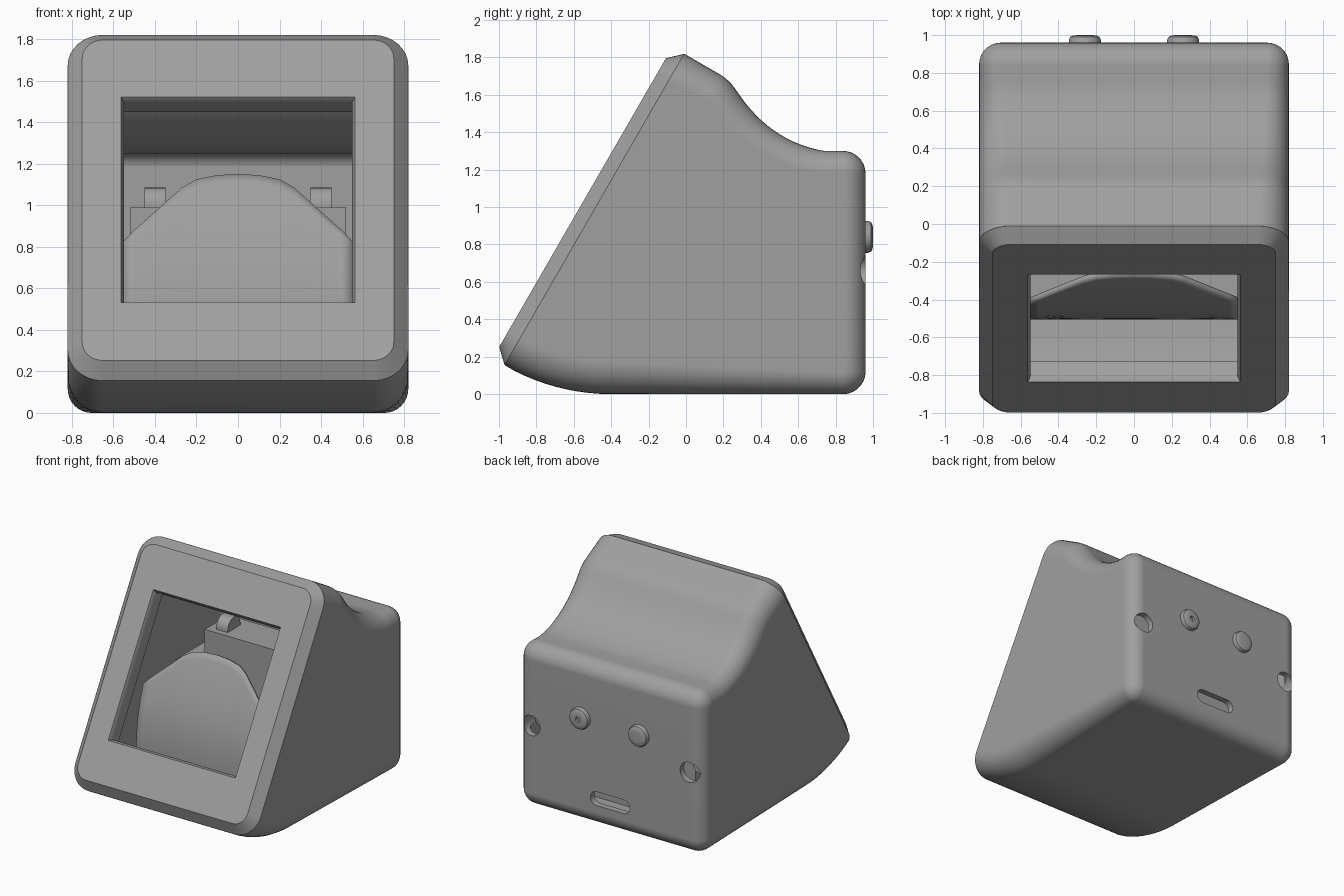
import bpy, bmesh, math
from mathutils import Vector
from mathutils.geometry import interpolate_bezier

if "Cube" in bpy.data.objects:
    bpy.data.objects.remove(bpy.data.objects["Cube"])

grey = bpy.data.materials.new("mid_grey")
grey.diffuse_color = (0.35, 0.35, 0.35, 1)
grey.use_nodes = True
grey.node_tree.nodes["Principled BSDF"].inputs["Base Color"].default_value = grey.diffuse_color

W = 0.82                                    # half width
U = Vector((0, 0.5, 0.866))                 # up along the slanted front
N = Vector((0, -0.866, 0.5))                # outward from the slanted front
ORIGIN = Vector((0, -0.97, 0.155))          # bottom of the slanted joint
LENGTH = 1.922


def finish(name, bm, weighted=False):
    bmesh.ops.remove_doubles(bm, verts=bm.verts, dist=0.0005)
    bmesh.ops.recalc_face_normals(bm, faces=bm.faces)
    mesh = bpy.data.meshes.new(name)
    bm.to_mesh(mesh)
    bm.free()
    mesh.materials.append(grey)
    ob = bpy.data.objects.new(name, mesh)
    bpy.context.collection.objects.link(ob)
    smooth(ob)
    return ob


def smooth(ob):
    bpy.ops.object.select_all(action='DESELECT')
    ob.select_set(True)
    bpy.context.view_layer.objects.active = ob
    bpy.ops.object.shade_smooth_by_angle(angle=math.radians(30))


def arc(cy, cz, r, a0, a1, n):
    angles = [math.radians(a0 + (a1 - a0) * i / n) for i in range(n + 1)]
    return [Vector((0, cy + r * math.cos(a), cz + r * math.sin(a))) for a in angles]


def bezier(*pts, n=10):
    return interpolate_bezier(*[Vector((0, y, z)) for y, z in pts], n)


def prism(name, pts, x0, x1):
    """Extrude a side outline of (y, z) points between x0 and x1."""
    bm = bmesh.new()
    f = bm.faces.new([bm.verts.new((x0, p[0], p[1])) for p in pts])
    ext = bmesh.ops.extrude_face_region(bm, geom=[f])
    for v in ext['geom']:
        if isinstance(v, bmesh.types.BMVert):
            v.co.x = x1
    return finish(name, bm)


def lathe(name, profile, x, z, n=32):
    """Turn (radius, y) points around an axis along y."""
    bm = bmesh.new()
    rings = []
    for r, y in profile:
        rings.append([bm.verts.new((x + r * math.cos(i * math.tau / n), y,
                                    z + r * math.sin(i * math.tau / n))) for i in range(n)])
    for a, b in zip(rings, rings[1:]):
        for i in range(n):
            j = (i + 1) % n
            bm.faces.new((a[i], a[j], b[j], b[i]))
    bm.faces.new(rings[0])
    bm.faces.new(rings[-1])
    return finish(name, bm)


# Side outline of the body, from the front bottom, round the back, to the top
outline = arc(-0.40, 1.14, 1.14, 240, 270, 10)
outline += arc(0.84, 0.12, 0.12, 270, 360, 8)
outline += arc(0.84, 1.18, 0.12, 0, 90, 8)
outline += bezier((0.74, 1.30), (0.55, 1.33), (0.40, 1.44), (0.30, 1.58), n=14)
outline += bezier((0.30, 1.58), (0.26, 1.635), (0.24, 1.675), (0.18, 1.71), n=8)[1:]
outline += [Vector((0, -0.01, 1.82))]
outline[0] = ORIGIN.copy()

inward = []
for i, p in enumerate(outline):
    t = outline[min(i + 1, len(outline) - 1)] - outline[max(i - 1, 0)]
    inward.append(Vector((0, -t.z, t.y)).normalized())
inward[0], inward[-1] = U, -U


def skin(bm, inset, steps=8):
    """Filleted skin of the body, open on the slanted front."""
    rows = []
    for p, n in zip(outline, inward):
        k = min(max(p.y / 0.8, 0), 1)
        r = 0.17 - 0.055 * k - inset
        half = []
        for s in range(steps + 1):
            a = math.pi / 2 * s / steps
            q = p + n * (inset + r * (1 - math.cos(a)))
            half.append((W - inset - r + r * math.sin(a), q.y, q.z))
        row = [(-x, y, z) for x, y, z in reversed(half)] + half
        rows.append([bm.verts.new(c) for c in row])
    for a, b in zip(rows, rows[1:]):
        for j in range(len(a) - 1):
            bm.faces.new((a[j], a[j + 1], b[j + 1], b[j]))
    for side in (0, -1):
        bm.faces.new([row[side] for row in rows])
    first, last = rows[0], rows[-1]
    return first + last[::-1]


# Hollow body
bm = bmesh.new()
outer, inner = skin(bm, 0), skin(bm, 0.05)
for i in range(len(outer)):
    j = (i + 1) % len(outer)
    bm.faces.new((outer[i], outer[j], inner[j], inner[i]))
body = finish("body", bm)

# Openings in the back: two screw holes and a cable slot
cutters = [lathe("hole_cutter", [(0.08, 0.7), (0.08, 1.1)], s * 0.70, 0.66) for s in (-1, 1)]
bm = bmesh.new()
slot = []
for cx, a0 in ((0.12, -90), (-0.12, 90)):
    for i in range(13):
        a = math.radians(a0 + 15 * i)
        slot.append(bm.verts.new((cx + 0.055 * math.cos(a), 0.8, 0.23 + 0.055 * math.sin(a))))
ext = bmesh.ops.extrude_face_region(bm, geom=[bm.faces.new(slot)])
for v in ext['geom']:
    if isinstance(v, bmesh.types.BMVert):
        v.co.y = 1.1
cutters.append(finish("slot_cutter", bm))
bpy.context.view_layer.objects.active = body
for c in cutters:
    m = body.modifiers.new("cut", 'BOOLEAN')
    m.object, m.operation, m.solver = c, 'DIFFERENCE', 'EXACT'
    bpy.ops.object.modifier_apply(modifier=m.name)
for c in cutters:
    bpy.data.objects.remove(c)
smooth(body)
body.modifiers.new("even_shading", 'WEIGHTED_NORMAL').keep_sharp = True


# Slanted bezel with chamfered rim and window
def ring(bm, hx, s0, s1, r, d, n=8):
    """Rounded rectangle on the slanted plane, d in front of the joint."""
    out = []
    for q, (sx, ss) in enumerate(((1, 1), (-1, 1), (-1, -1), (1, -1))):
        for i in range(n + 1):
            a = math.pi / 2 * (q + i / n)
            x = sx * (hx - r) + r * math.cos(a)
            s = (s1 - r if ss > 0 else s0 + r) + r * math.sin(a)
            out.append(bm.verts.new(ORIGIN + U * s + N * d + Vector((x, 0, 0))))
    return out


bm = bmesh.new()
rings = [ring(bm, *a) for a in (
    (W, 0, LENGTH, 0.17, 0),
    (0.75, 0.07, LENGTH - 0.07, 0.10, 0.0735),
    (0.563, 0.392, 1.535, 0.0, 0.0735),
    (0.548, 0.407, 1.520, 0.0, 0.045),
    (0.548, 0.407, 1.520, 0.0, -0.045),
    (0.75, 0.07, LENGTH - 0.07, 0.10, -0.045),
    (0.75, 0.07, LENGTH - 0.07, 0.10, 0))]
for a, b in zip(rings, rings[1:] + rings[:1]):
    for i in range(len(a)):
        j = (i + 1) % len(a)
        quad = (a[i], a[j], b[j], b[i])
        if (a[i].co - a[j].co).length + (b[i].co - b[j].co).length > 1e-5:
            bm.faces.new(quad)
bezel = finish("bezel", bm)
bezel.modifiers.new("even_shading", 'WEIGHTED_NORMAL').keep_sharp = True

# Arched, curved panel behind the window
lean = bezier((-0.50, 0.08), (-0.52, 0.50), (-0.51, 0.68), (-0.27, 1.15), n=40)
tops = [(0, 1.15), (0.1, 1.145), (0.2, 1.125), (0.27, 1.085), (0.50, 0.88), (0.548, 0.83)]
tops = [(-x, z) for x, z in tops[:0:-1]] + tops


def lean_y(z):
    for a, b in zip(lean, lean[1:]):
        if z <= b.z + 1e-6:
            return a.y + (b.y - a.y) * (z - a.z) / (b.z - a.z)
    return lean[-1].y


bm = bmesh.new()
cols = []
for x, top in tops:
    zs = [0.08 + (top - 0.08) * i / 24 for i in range(25)]
    cols.append([bm.verts.new((x, lean_y(z), z)) for z in zs])
for a, b in zip(cols, cols[1:]):
    for i in range(24):
        bm.faces.new((a[i], b[i], b[i + 1], a[i + 1]))
panel = finish("curved_panel", bm)
panel.modifiers.new("thickness", 'SOLIDIFY').thickness = 0.03

# Inner bracket with two rounded lugs
prism("bracket", [(0.32, 0.05), (0.62, 0.05), (0.62, 0.99), (0.32, 0.99)], -0.52, 0.52)
for s in (-1, 1):
    tab = [(p.y, p.z) for p in arc(0.45, 1.005, 0.08, 0, 180, 12)] + [(0.37, 0.9), (0.53, 0.9)]
    prism("bracket_lug", tab, s * 0.35, s * 0.45)
    # Screw posts behind the back holes
    lathe("screw_post", [(0.065, 0.3), (0.065, 0.82)], s * 0.70, 0.66)

# Domed back buttons, one with a dimple
dome = [(0.085, 0.92), (0.085, 0.975), (0.078, 0.99), (0.062, 0.998), (0.04, 1.0)]
lathe("plain_button", dome + [(0.01, 1.0)], -0.26, 0.84)
lathe("dimpled_button", dome + [(0.02, 1.0), (0.02, 0.98)], 0.26, 0.84)
